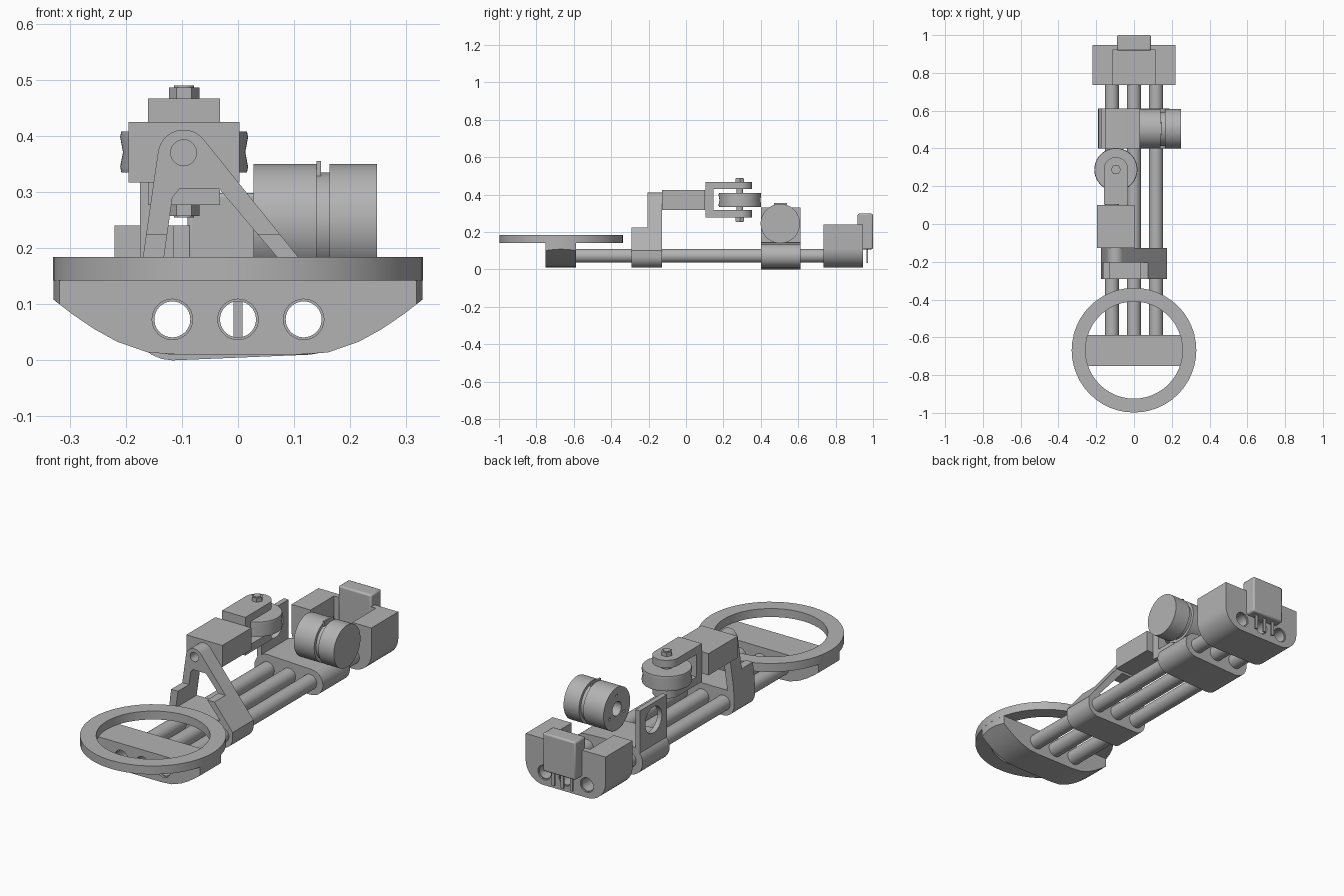
import bpy, math
from mathutils import Vector

old = bpy.data.objects.get("Cube")
if old:
    bpy.data.objects.remove(old)

grey = bpy.data.materials.new("plain_grey")
grey.use_nodes = True
grey.diffuse_color = (0.45, 0.45, 0.45, 1)
grey.node_tree.nodes["Principled BSDF"].inputs["Base Color"].default_value = (0.45, 0.45, 0.45, 1)

TUBES = (-0.117, 0, 0.117)
TUBE_Z = 0.073


def place(axis, u, v, w):
    """Profile (u, v) and depth w along the axis; profiles are (y,z), (x,z) or (x,y)."""
    return {"x": (w, u, v), "y": (u, w, v), "z": (u, v, w)}[axis]


def mesh(name, verts, faces):
    me = bpy.data.meshes.new(name)
    me.from_pydata(verts, [], faces)
    me.materials.append(grey)
    ob = bpy.data.objects.new(name, me)
    bpy.context.collection.objects.link(ob)
    bpy.context.view_layer.objects.active = ob
    bpy.ops.object.select_all(action='DESELECT')
    ob.select_set(True)
    bpy.ops.object.mode_set(mode='EDIT')
    bpy.ops.mesh.select_all(action='SELECT')
    bpy.ops.mesh.normals_make_consistent(inside=False)
    bpy.ops.object.mode_set(mode='OBJECT')
    return ob


def prism(name, axis, pts, a, b):
    n = len(pts)
    verts = [place(axis, u, v, w) for w in (a, b) for u, v in pts]
    faces = [range(n), range(n, 2 * n)]
    faces += [(i, (i + 1) % n, n + (i + 1) % n, n + i) for i in range(n)]
    return mesh(name, verts, [tuple(f) for f in faces])


def arc(u, v, r, start, end, n=12):
    angles = [math.radians(start + (end - start) * i / n) for i in range(n + 1)]
    return [(u + r * math.cos(t), v + r * math.sin(t)) for t in angles]


def cyl(name, axis, u, v, r, a, b, n=48):
    return prism(name, axis, arc(u, v, r, 0, 360, n)[:-1], a, b)


def box(name, x, y, z):
    return prism(name, "z", [(x[0], y[0]), (x[1], y[0]), (x[1], y[1]), (x[0], y[1])], *z)


def lathe(name, axis, u, v, rings, n=48):
    """Closed ring-shaped solid from (radius, depth) section points."""
    verts, m = [], len(rings)
    for i in range(n):
        t = 2 * math.pi * i / n
        verts += [place(axis, u + r * math.cos(t), v + r * math.sin(t), w) for r, w in rings]
    faces = [(i * m + j, i * m + (j + 1) % m, (i + 1) % n * m + (j + 1) % m, (i + 1) % n * m + j)
             for i in range(n) for j in range(m)]
    return mesh(name, verts, faces)


def tube(name, axis, u, v, inner, outer, a, b):
    return lathe(name, axis, u, v, [(inner, a), (outer, a), (outer, b), (inner, b)])


def combine(ob, other, operation='DIFFERENCE'):
    mod = ob.modifiers.new("cut", 'BOOLEAN')
    mod.operation, mod.object, mod.solver = operation, other, 'EXACT'
    bpy.context.view_layer.objects.active = ob
    bpy.ops.object.modifier_apply(modifier=mod.name)
    bpy.data.objects.remove(other)


def bore(ob, a, b):
    for x in TUBES:
        combine(ob, cyl("bore", "y", x, TUBE_Z, 0.036, a, b))


# Hand ring and its curved cradle
tube("front_ring", "z", 0, -0.668, 0.257, 0.33, 0.142, 0.184)
right_side = [(0.10, 0.01), (0.16, 0.014), (0.215, 0.033), (0.255, 0.055), (0.295, 0.082),
              (0.335, 0.113), (0.335, 0.143)]
cradle = prism("ring_cradle", "y", right_side + [(-x, z) for x, z in reversed(right_side)], -0.752, -0.588)
combine(cradle, cyl("trim", "z", 0, -0.668, 0.329, -0.1, 0.3, 96), 'INTERSECT')
bore(cradle, -0.9, -0.5)

# Three long hollow rails
for i, x in enumerate(TUBES):
    tube(f"rail_{i + 1}", "y", x, TUBE_Z, 0.032, 0.037, -0.74, 0.94)

# Slanted A-frame bracket with a low front step
outline = (arc(-0.115, 0.07, 0.06, 180, 270) + arc(0.115, 0.07, 0.06, 270, 360)
           + [(0.175, 0.10)] + arc(-0.097, 0.365, 0.046, 38, 172) + [(-0.17, 0.18), (-0.175, 0.12)])
frame = prism("a_frame_bracket", "y", outline, -0.292, -0.128)
combine(frame, prism("window", "y", [(-0.138, 0.14), (0.107, 0.14), (-0.033, 0.305), (-0.105, 0.305),
                                     (-0.117, 0.29)], -0.4, 0))
combine(frame, box("step", (-0.3, 0.3), (-0.4, -0.205), (0.225, 0.5)))
combine(frame, cyl("pivot_hole", "y", -0.097, 0.37, 0.023, -0.4, 0))
bore(frame, -0.4, 0)

# Arm block and clevis
box("arm_block", (-0.195, 0.003), (-0.128, 0.101), (0.317, 0.425))
fork_shape = arc(-0.096, 0.29, 0.064, 0, 180, 24) + [(-0.16, 0.103), (-0.032, 0.103)]
clevis = prism("wheel_clevis", "z", fork_shape, 0.277, 0.467)
combine(clevis, box("fork_slot", (-0.3, 0.1), (0.146, 0.5), (0.317, 0.429)))

# Grooved wheel, axle and hexagonal nuts
lathe("wheel", "z", -0.096, 0.288, [(0.03, 0.335), (0.112, 0.335), (0.114, 0.345), (0.109, 0.371),
                                  (0.114, 0.398), (0.112, 0.408), (0.03, 0.408)], 64)
cyl("axle", "z", -0.096, 0.288, 0.018, 0.255, 0.49, 24)
cyl("upper_nut", "z", -0.096, 0.288, 0.027, 0.467, 0.486, 6)
cyl("lower_nut", "z", -0.096, 0.288, 0.027, 0.257, 0.277, 6)

# Motor bracket with a pierced upright
foot = arc(-0.117, TUBE_Z, 0.073, 90, 270) + arc(0.125, 0.073, 0.063, 270, 450)
mount = prism("motor_bracket", "y", foot, 0.4, 0.612)
bore(mount, 0.3, 0.7)
upright = box("motor_upright", (-0.175, -0.15), (0.4, 0.612), (0.12, 0.33))
combine(upright, cyl("upright_hole", "x", 0.505, 0.245, 0.065, -0.3, 0))

# Motor: two drums joined by a neck, with a recessed hub and bolt holes
motor = cyl("motor_body", "x", 0.504, 0.245, 0.105, 0.028, 0.14, 64)
combine(motor, cyl("hub", "x", 0.504, 0.245, 0.035, 0, 0.1))
for i in range(3):
    t = math.radians(90 + 120 * i)
    combine(motor, cyl("bolt", "x", 0.504 + 0.065 * math.cos(t), 0.245 + 0.065 * math.sin(t),
                       0.007, 0, 0.06, 12))
cyl("motor_neck", "x", 0.504, 0.245, 0.09, 0.138, 0.165)
cyl("motor_cap", "x", 0.504, 0.245, 0.105, 0.163, 0.248, 64)
box("motor_tab", (0.14, 0.148), (0.47, 0.54), (0.32, 0.355))

# Rear housing with a top channel
shell = (arc(-0.12, 0.11, 0.1, 180, 270) + arc(0.12, 0.11, 0.1, 270, 360) + [(0.22, 0.24), (-0.22, 0.24)])
housing = prism("rear_housing", "y", shell, 0.735, 0.947)
combine(housing, box("channel", (-0.115, 0.115), (0.6, 0.92), (0.125, 0.4)))
bore(housing, 0.6, 1.1)

# Rear module, connector pins
module = box("rear_module", (-0.09, 0.09), (0.918, 1.0), (0.108, 0.298))
bevel = module.modifiers.new("bevel", 'BEVEL')
bevel.width, bevel.segments = 0.008, 2
for x in (-0.05, 0, 0.05):
    box("connector_pin", (x - 0.008, x + 0.008), (0.966, 0.974), (0.035, 0.115))

# Smooth the round surfaces, keep edges crisp
bpy.ops.object.select_all(action='DESELECT')
for ob in bpy.context.scene.objects:
    if ob.type == 'MESH':
        ob.select_set(True)
        bpy.context.view_layer.objects.active = ob
bpy.ops.object.shade_smooth_by_angle(angle=math.radians(30))
